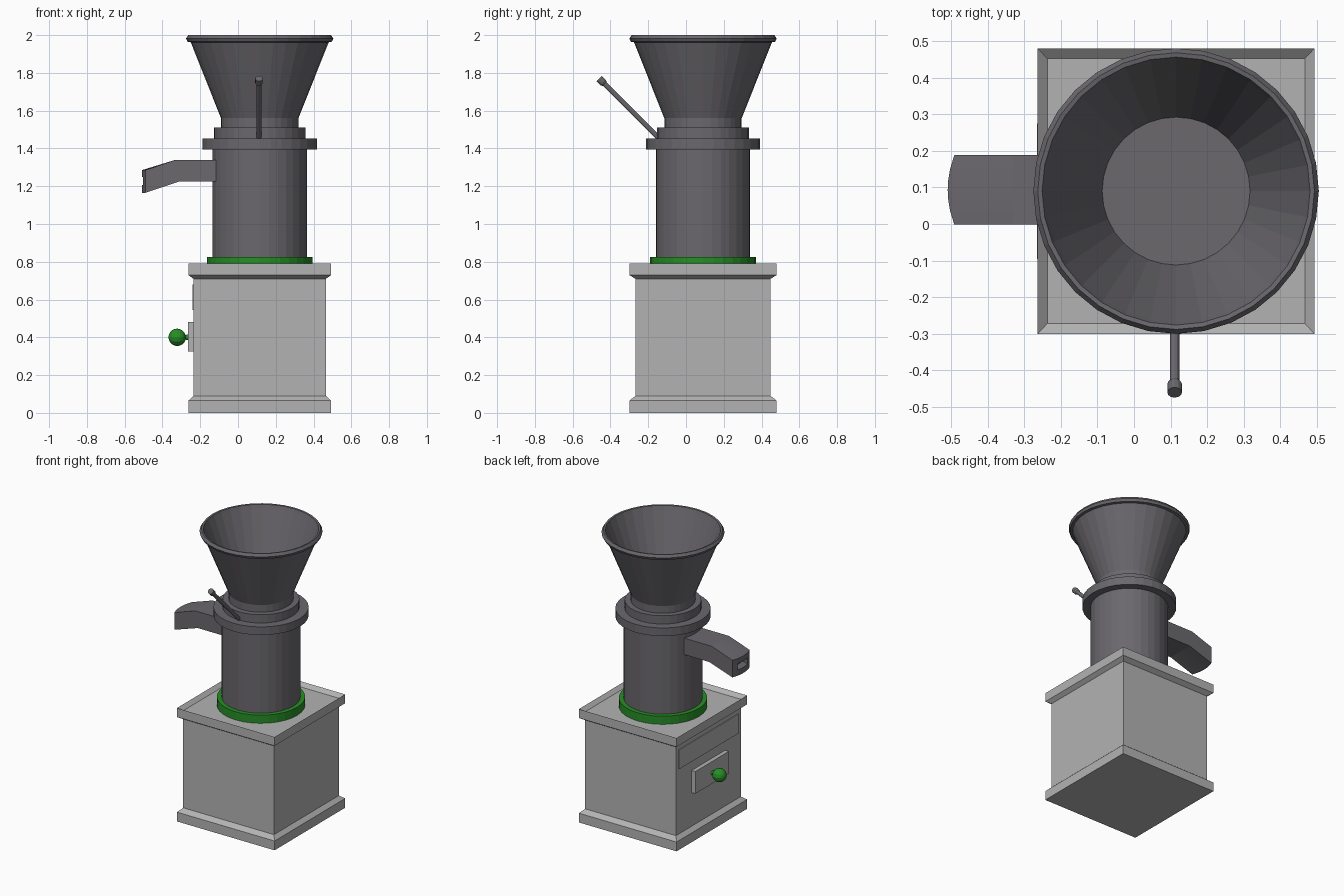
import bpy, bmesh, math
from mathutils import Vector, Matrix

if "Cube" in bpy.data.objects:
    bpy.data.objects.remove(bpy.data.objects["Cube"])

CX, CY = 0.115, 0.09   # vertical axis of the machine


def material(name, rgb):
    m = bpy.data.materials.new(name)
    m.diffuse_color = (*rgb, 1)
    m.use_nodes = True
    m.node_tree.nodes["Principled BSDF"].inputs["Base Color"].default_value = m.diffuse_color
    return m


DARK = material("dark grey metal", (0.145, 0.138, 0.152))
LIGHT = material("light grey paint", (0.45, 0.45, 0.45))
GREEN = material("green", (0.02, 0.27, 0.02))


def finish(name, bm, mat):
    bmesh.ops.recalc_face_normals(bm, faces=bm.faces)
    me = bpy.data.meshes.new(name)
    bm.to_mesh(me)
    bm.free()
    me.materials.append(mat)
    ob = bpy.data.objects.new(name, me)
    bpy.context.collection.objects.link(ob)
    return ob


def loft(name, rings, mat, matrix=Matrix()):
    """Skin a list of closed rings and cap both ends."""
    bm = bmesh.new()
    vs = [[bm.verts.new(matrix @ Vector(p)) for p in r] for r in rings]
    n = len(rings[0])
    for a, b in zip(vs, vs[1:]):
        for i in range(n):
            j = (i + 1) % n
            bm.faces.new((a[i], a[j], b[j], b[i]))
    bm.faces.new(vs[0])
    bm.faces.new(vs[-1])
    return finish(name, bm, mat)


def lathe(name, profile, mat, matrix=Matrix.Translation((CX, CY, 0)), n=32):
    rings = [[(r * math.cos(2 * math.pi * i / n), r * math.sin(2 * math.pi * i / n), z)
              for i in range(n)] for r, z in profile]
    return loft(name, rings, mat, matrix)


def box(name, lo, hi, mat):
    (x0, y0, z0), (x1, y1, z1) = lo, hi
    return loft(name, [[(x0, y0, z), (x1, y0, z), (x1, y1, z), (x0, y1, z)] for z in (z0, z1)], mat)


# Cabinet: plinth, straight walls, overhanging cap with sunken top
cabinet = [(0.378, 0.39, 0), (0.378, 0.39, 0.065), (0.351, 0.358, 0.09), (0.351, 0.358, 0.71),
           (0.378, 0.39, 0.73), (0.378, 0.39, 0.792), (0.352, 0.362, 0.768)]
loft("cabinet", [[(CX + sx * hx, CY + sy * hy, z) for sx, sy in ((-1, -1), (1, -1), (1, 1), (-1, 1))]
                 for hx, hy, z in cabinet], LIGHT)

# Side panel, drawer and its ball knob
box("side_panel", (-0.241, CY - 0.33, 0.545), (-0.2, CY + 0.33, 0.68), LIGHT)
box("drawer_front", (-0.265, CY - 0.185, 0.325), (-0.2, CY + 0.185, 0.48), LIGHT)
toward_left = Matrix.Translation((-0.26, CY, 0.4)) @ Matrix.Rotation(-math.pi / 2, 4, 'Y')
lathe("knob_stem", [(0.016, 0), (0.01, 0.03)], GREEN, toward_left, 12)
ball = [(0.046 * math.sin(math.pi * k / 10), 0.062 - 0.046 * math.cos(math.pi * k / 10)) for k in range(1, 10)]
lathe("drawer_knob", [(0.003, 0.016)] + ball + [(0.003, 0.108)], GREEN, toward_left, 12)

# Tower
lathe("base_ring", [(0.28, 0.765), (0.28, 0.825)], GREEN)
lathe("mill_cylinder", [(0.25, 0.82), (0.25, 1.4)], DARK)
lathe("flange", [(0.302, 1.395), (0.302, 1.452)], DARK)
lathe("collar", [(0.243, 1.45), (0.243, 1.51)], DARK)
lathe("hopper", [(0.205, 1.505), (0.205, 1.56), (0.365, 1.962), (0.382, 1.965), (0.39, 1.982),
                 (0.378, 2.0), (0.366, 1.998), (0.358, 1.975), (0.202, 1.565)], DARK)

# Spout: bent side profile swept across the width, bulging at the outlet
side = [(0.0, 1.225), (-0.31, 1.225), (-0.505, 1.165), (-0.505, 1.205), (-0.505, 1.248),
        (-0.505, 1.285), (-0.33, 1.34), (0.0, 1.34)]
slices = []
for t in (-1, -0.6, -0.3, 0, 0.3, 0.6, 1):
    dx = 0.018 * t * t - 0.004
    slices.append([(x + (dx if x < -0.4 else 0), CY + 0.003 + 0.095 * t, z) for x, z in side])
spout = loft("spout", slices, DARK)
# Sink the slot in the outlet face
bm = bmesh.new()
bm.from_mesh(spout.data)
slot = [f for f in bm.faces if f.calc_center_median().x < -0.48
        and 1.21 < f.calc_center_median().z < 1.24 and abs(f.calc_center_median().y - CY) < 0.06]
new = bmesh.ops.extrude_face_region(bm, geom=slot)["geom"]
bmesh.ops.delete(bm, geom=slot, context='FACES')
bmesh.ops.translate(bm, verts=[g for g in new if isinstance(g, bmesh.types.BMVert)], vec=(0.04, 0, 0.01))
bm.to_mesh(spout.data)
bm.free()

# Lever leaning out of the front of the collar
lean = Matrix.Translation((CX - 0.004, -0.13, 1.44)) @ Matrix.Rotation(math.radians(45), 4, 'X')
lathe("lever_rod", [(0.013, 0), (0.013, 0.44)], DARK, lean, 12)
lathe("lever_tip", [(0.014, 0.425), (0.02, 0.435), (0.02, 0.467)], DARK, lean, 12)
